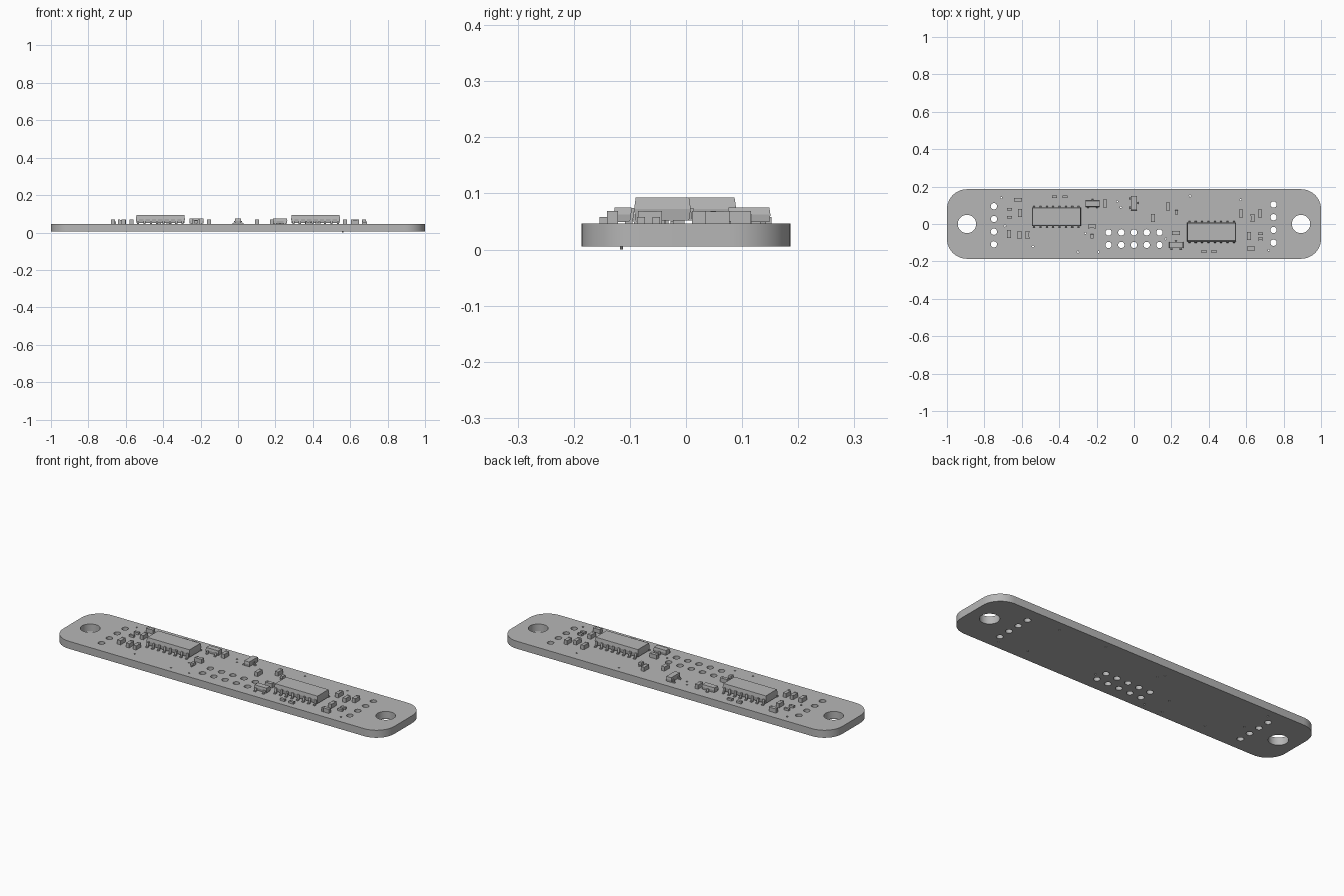
import bpy, bmesh, math
from mathutils import Matrix, Vector

cube = bpy.data.objects.get("Cube")
if cube:
    bpy.data.objects.remove(cube, do_unlink=True)

grey = bpy.data.materials.new("plain_grey")
grey.use_nodes = True
colour = (0.47, 0.47, 0.47, 1)
grey.diffuse_color = colour
grey.node_tree.nodes["Principled BSDF"].inputs["Base Color"].default_value = colour

BOTTOM, TOP = 0.005, 0.046


def add_object(name, mesh, location=(0, 0, 0), turn=0):
    obj = bpy.data.objects.new(name, mesh)
    bpy.context.collection.objects.link(obj)
    obj.location = location
    obj.rotation_euler.z = math.radians(turn)
    if not mesh.materials:
        mesh.materials.append(grey)
    return obj


def finish(bm, name, x, y, turn=0):
    bmesh.ops.recalc_face_normals(bm, faces=bm.faces)
    mesh = bpy.data.meshes.new(name)
    bm.to_mesh(mesh)
    bm.free()
    return add_object(name, mesh, (x, y, TOP), turn)


def box(bm, centre_x, centre_y, length, width, low, high):
    place = Matrix.Translation((centre_x, centre_y, (low + high) / 2))
    size = Matrix.Diagonal((length, width, high - low, 1))
    bmesh.ops.create_cube(bm, size=1, matrix=place @ size)


def moulded_body(bm, length, width, low, high, draft):
    # Package body, widest at its parting line
    rings = []
    for z, inset in ((low, draft), ((low + high) / 2, 0), (high, draft)):
        a, b = length / 2 - inset, width / 2 - inset
        rings.append([bm.verts.new((u * a, v * b, z))
                      for u, v in ((-1, -1), (1, -1), (1, 1), (-1, 1))])
    bm.faces.new(rings[0])
    bm.faces.new(rings[-1])
    for lower, upper in zip(rings, rings[1:]):
        for i in range(4):
            j = (i + 1) % 4
            bm.faces.new((lower[i], lower[j], upper[j], upper[i]))


def gull_lead(bm, x, side, start, end, shoulder, width, thick=0.005):
    # Bent lead: out of the body, down, then a flat foot
    knee = start + (end - start) * 0.3
    ankle = start + (end - start) * 0.5
    path = [(start - 0.004, shoulder), (knee, shoulder), (ankle, thick), (end, thick),
            (end, 0), (ankle - thick, 0), (knee - thick, shoulder - thick),
            (start - 0.004, shoulder - thick)]
    face = bm.faces.new([bm.verts.new((x - width / 2, side * y, z)) for y, z in path])
    out = bmesh.ops.extrude_face_region(bm, geom=[face])["geom"]
    moved = [g for g in out if isinstance(g, bmesh.types.BMVert)]
    bmesh.ops.translate(bm, vec=(width, 0, 0), verts=moved)


# Circuit board: rounded outline with all its holes
curve = bpy.data.curves.new("board_outline", "CURVE")
curve.dimensions = "2D"
curve.fill_mode = "BOTH"
curve.extrude = (TOP - BOTTOM) / 2


def add_loop(points):
    spline = curve.splines.new("POLY")
    spline.points.add(len(points) - 1)
    for point, (x, y) in zip(spline.points, points):
        point.co = (x, y, 0, 1)
    spline.use_cyclic_u = True


def arc(x, y, radius, start, sweep, steps):
    return [(x + radius * math.cos(start + sweep * i / steps),
             y + radius * math.sin(start + sweep * i / steps)) for i in range(steps)]


half_width, corner = 0.186, 0.107
outline = []
for quarter, (u, v) in enumerate(((1, 1), (-1, 1), (-1, -1), (1, -1))):
    start = quarter * math.pi / 2
    cx, cy = u * (1 - corner), v * (half_width - corner)
    outline += arc(cx, cy, corner, start, math.pi / 2, 12)
    end = start + math.pi / 2
    outline.append((cx + corner * math.cos(end), cy + corner * math.sin(end)))
add_loop(outline)


def hole(x, y, radius, steps=20):
    add_loop(arc(x, y, radius, 0, 2 * math.pi, steps))


PITCH = 0.068
for side in (-1, 1):
    hole(side * 0.893, 0, 0.049, 40)
for x, first in ((-0.749, 0.095), (0.746, 0.104)):
    for i in range(4):
        hole(x, first - i * PITCH, 0.017)
for column in range(-2, 3):
    for y in (-0.045, -0.112):
        hole(column * PITCH, y, 0.017)
for x, y in ((-0.71, 0.14), (-0.69, -0.01), (-0.54, -0.12), (-0.3, -0.15), (-0.19, -0.15),
             (-0.26, -0.05), (-0.07, 0.09), (-0.09, 0.12), (0.3, 0.15), (0.57, 0.13),
             (0.72, -0.14), (0.17, -0.08)):
    hole(x, y, 0.005, 10)

helper = bpy.data.objects.new("board_helper", curve)
bpy.context.collection.objects.link(helper)
bpy.context.view_layer.update()
graph = bpy.context.evaluated_depsgraph_get()
board_mesh = bpy.data.meshes.new_from_object(helper.evaluated_get(graph))
bpy.data.objects.remove(helper, do_unlink=True)
bm = bmesh.new()
bm.from_mesh(board_mesh)
bmesh.ops.remove_doubles(bm, verts=bm.verts, dist=0.00001)
bmesh.ops.recalc_face_normals(bm, faces=bm.faces)
bm.to_mesh(board_mesh)
bm.free()
board_mesh.materials.clear()
board = add_object("circuit_board", board_mesh, (0, 0, (TOP + BOTTOM) / 2))
bpy.ops.object.select_all(action="DESELECT")
board.select_set(True)
bpy.context.view_layer.objects.active = board
bpy.ops.object.shade_smooth_by_angle(angle=math.radians(30))

# Tiny nub under the board
bm = bmesh.new()
bmesh.ops.create_cone(bm, cap_ends=True, segments=10, radius1=0.003, radius2=0.003,
                      depth=0.008, matrix=Matrix.Translation((0, 0, 0.004 - TOP)))
finish(bm, "underside_nub", 0.56, -0.115)

# Two large chips with eight leads on each long side
for name, x, y in (("left_chip", 0.415, -0.042), ("right_chip", -0.415, 0.039)):
    bm = bmesh.new()
    moulded_body(bm, 0.262, 0.101, 0.006, 0.047, 0.003)
    for i in range(8):
        for side in (-1, 1):
            gull_lead(bm, (i - 3.5) * PITCH / 2, side, 0.05, 0.067, 0.028, 0.011)
    finish(bm, name, x, y)

# Three-lead transistors
for i, (x, y, turn) in enumerate(((-0.222, 0.109, 0), (0.225, -0.112, 0), (0, 0.112, -90))):
    bm = bmesh.new()
    moulded_body(bm, 0.077, 0.034, 0.003, 0.029, 0.002)
    for lead_x, side in ((0, 1), (-0.025, -1), (0.025, -1)):
        gull_lead(bm, lead_x, side, 0.017, 0.03, 0.016, 0.011, 0.004)
    finish(bm, f"transistor_{i + 1}", x, y, turn)


def chip_part(name, x, y, length, width, height, turn):
    # Block with slightly proud metal ends
    bm = bmesh.new()
    cap = length * 0.22
    box(bm, 0, 0, length - cap, width * 0.96, 0, height * 0.95)
    for side in (-1, 1):
        box(bm, side * (length - cap) / 2, 0, cap, width, 0, height)
    finish(bm, name, x, y, turn)


for x, y in ((-0.62, 0.13), (-0.225, -0.013), (0.225, -0.048), (0.626, -0.131)):
    chip_part("crosswise_capacitor", x, y, 0.043, 0.02, 0.023, 0)
for x, y in ((-0.61, 0.06), (-0.668, -0.053), (-0.612, -0.058), (-0.57, -0.058),
             (-0.155, 0.11), (0.102, 0.032), (0.182, 0.094), (0.572, 0.056),
             (0.634, 0.032), (0.674, 0.056), (0.615, -0.064)):
    chip_part("upright_capacitor", x, y, 0.043, 0.02, 0.023, 90)
for x, y in ((-0.666, 0.078), (-0.666, 0.037), (-0.425, 0.145), (-0.369, 0.145),
             (0.676, -0.053), (0.676, -0.08), (0.374, -0.147), (0.428, -0.147)):
    chip_part("resistor", x, y, 0.027, 0.014, 0.012, 0)

# Two small diodes with end tabs
for x, y in ((0.227, 0.062), (-0.225, -0.066)):
    bm = bmesh.new()
    moulded_body(bm, 0.024, 0.017, 0.002, 0.018, 0.001)
    for side in (-1, 1):
        box(bm, side * 0.013, 0, 0.01, 0.008, 0, 0.005)
    finish(bm, "diode", x, y, 90)
